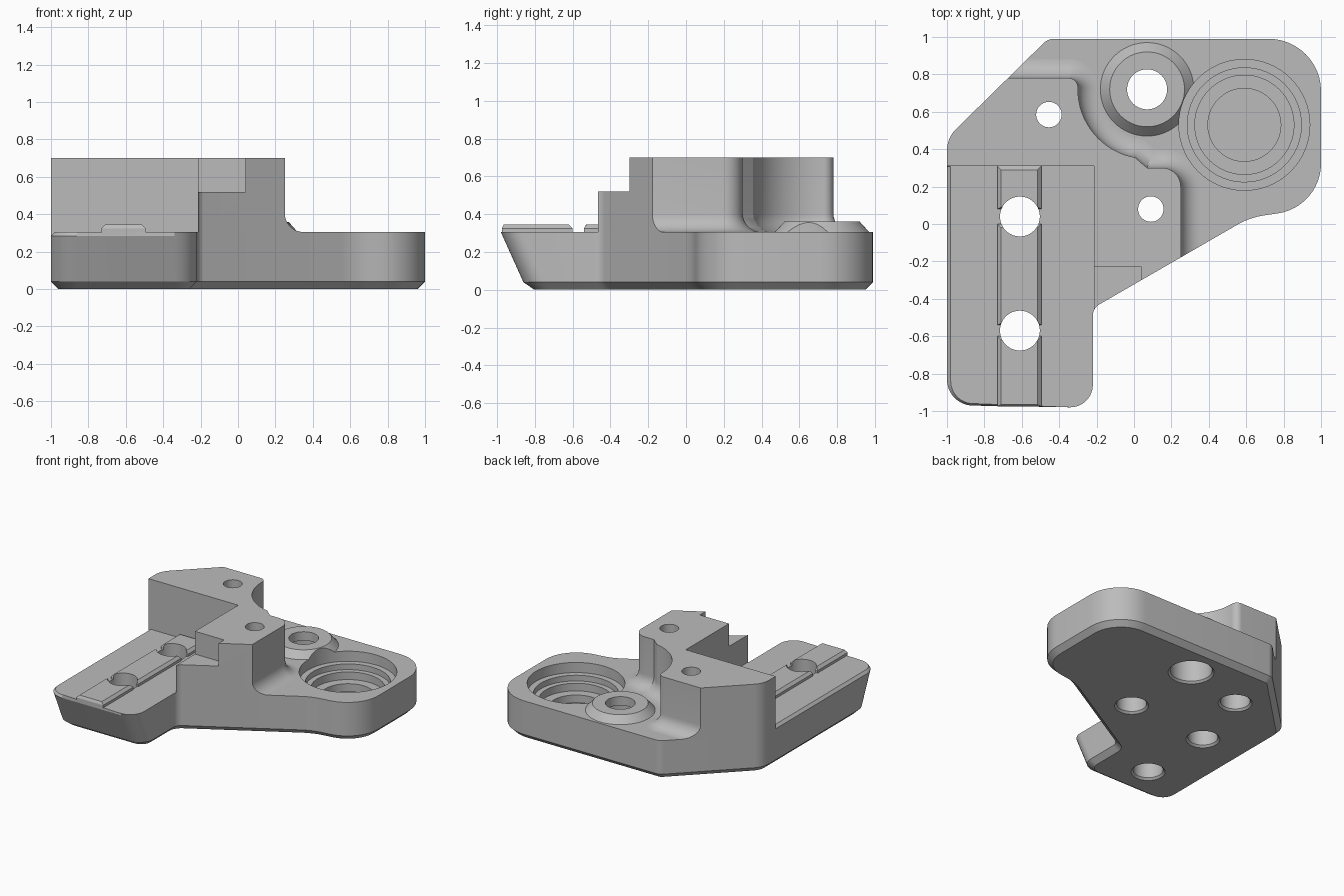
import bpy, bmesh, math
from mathutils import Vector

if "Cube" in bpy.data.objects:
    bpy.data.objects.remove(bpy.data.objects["Cube"])

grey = bpy.data.materials.new("machined grey")
grey.use_nodes = True
grey.diffuse_color = (0.5, 0.5, 0.5, 1)
grey.node_tree.nodes["Principled BSDF"].inputs["Base Color"].default_value = (0.5, 0.5, 0.5, 1)

TOP = 0.305      # plate top
HIGH = 0.7       # block top


def rounded(corners, n=12):
    """Closed outline from (x, y, radius) corners."""
    pts = []
    for i, (x, y, r) in enumerate(corners):
        p = Vector((x, y))
        if r == 0:
            pts.append(p)
            continue
        a = (Vector(corners[i - 1][:2]) - p).normalized()
        b = (Vector(corners[(i + 1) % len(corners)][:2]) - p).normalized()
        half = a.angle(b) / 2
        centre = p + (a + b).normalized() * r / math.sin(half)
        start = p + a * r / math.tan(half) - centre
        end = p + b * r / math.tan(half) - centre
        sweep = math.atan2(start.x * end.y - start.y * end.x, start.dot(end))
        for k in range(n + 1):
            t = sweep * k / n
            c, s = math.cos(t), math.sin(t)
            pts.append(centre + Vector((c * start.x - s * start.y, s * start.x + c * start.y)))
    return pts


def offset(pts, d):
    """Mitred offset, outward when d is positive."""
    area = sum(pts[i - 1].x * p.y - pts[i - 1].y * p.x for i, p in enumerate(pts))
    sign = 1 if area > 0 else -1
    out = []
    for i, p in enumerate(pts):
        e = (p - pts[i - 1]).normalized()
        f = (pts[(i + 1) % len(pts)] - p).normalized()
        n1, n2 = Vector((e.y, -e.x)) * sign, Vector((f.y, -f.x)) * sign
        out.append(p + (n1 + n2) * d / (1 + n1.dot(n2)))
    return out


def loft(name, rings):
    """Solid through (outline, height) rings with matching point counts."""
    bm = bmesh.new()
    loops = [[bm.verts.new((p[0], p[1], z)) for p in pts] for pts, z in rings]
    n = len(loops[0])
    for lo, hi in zip(loops, loops[1:]):
        for i in range(n):
            j = (i + 1) % n
            bm.faces.new((lo[i], lo[j], hi[j], hi[i]))
    bm.faces.new(loops[0][::-1])
    bm.faces.new(loops[-1])
    bmesh.ops.recalc_face_normals(bm, faces=bm.faces[:])
    mesh = bpy.data.meshes.new(name)
    bm.to_mesh(mesh)
    bm.free()
    mesh.materials.append(grey)
    ob = bpy.data.objects.new(name, mesh)
    bpy.context.collection.objects.link(ob)
    return ob


def rect(x0, x1, y0, y1):
    return [Vector(p) for p in ((x0, y0), (x1, y0), (x1, y1), (x0, y1))]


def box(name, x0, x1, y0, y1, z0, z1):
    return loft(name, [(rect(x0, x1, y0, y1), z0), (rect(x0, x1, y0, y1), z1)])


def turned(name, x, y, profile, n=64):
    """Round solid from (radius, height) steps."""
    return loft(name, [([(x + r * math.cos(k * math.tau / n), y + r * math.sin(k * math.tau / n))
                         for k in range(n)], z) for r, z in profile])


def activate(ob):
    bpy.ops.object.select_all(action='DESELECT')
    ob.select_set(True)
    bpy.context.view_layer.objects.active = ob


def boolean(ob, tool, op='DIFFERENCE'):
    activate(ob)
    mod = ob.modifiers.new("cut", 'BOOLEAN')
    mod.operation, mod.object, mod.solver = op, tool, 'EXACT'
    bpy.ops.object.modifier_apply(modifier=mod.name)


# Plate outline, shared by the plate and the block
outline = rounded([
    (-1, -0.98, 0.14), (-0.22, -0.98, 0.12), (-0.22, -0.45, 0.07), (0.62, 0.035, 0.4),
    (1, 0.09, 0.27), (1, 0.99, 0.28), (-0.46, 0.99, 0.08), (-1, 0.46, 0.16),
    (-1, 0.313, 0), (-1, 0.308, 0)])


def slope(pts, z):
    """Lean the front end back towards the bottom."""
    return [Vector((p.x, p.y + (TOP - z) * 0.45 if p.y < -0.6 else p.y)) for p in pts]


# Plate with bottom chamfer, sloped front and an eased edge round the rail end
eased = [q if p.x < -0.36 and p.y < 0.31 else p for p, q in zip(outline, offset(outline, -0.02))]
base = loft("base_plate", [
    (slope(offset(outline, -0.04), 0), 0), (slope(outline, 0.04), 0.04),
    (slope(outline, 0.285), 0.285), (eased, TOP)])

# Raised block with a concave fillet at its foot, trimmed to the plate outline
arc = [(0.07 + 0.37 * math.cos(math.radians(a)), 0.72 + 0.37 * math.sin(math.radians(a)), 0)
       for a in range(180, 261, 5)]
foot = rounded([(-2, 0.78, 0), (-0.3, 0.78, 0.05)] + arc +
               [(0.07, 0.3, 0), (0.25, 0.3, 0.1), (0.25, -2, 0), (-2, -2, 0)])
rings = []
for k in range(9):
    t = k / 8 * math.pi / 2
    rings.append((offset(foot, 0.1 * (1 - math.sin(t))), TOP + 0.1 * (1 - math.cos(t))))
block = loft("mounting_block", rings + [(foot, HIGH)])
tools = [loft("trim", [(outline, 0), (outline, 1)])]
boolean(block, tools[0], 'INTERSECT')
for cutter in (box("rail_clearance", -1.5, -0.215, -1.5, 0.31, 0, 1),
               box("step_clearance", -0.5, 0.04, -1.5, -0.23, 0.52, 1)):
    boolean(block, cutter)
    tools.append(cutter)

# Conical boss
boss = turned("boss", 0.07, 0.72, [(0.25, TOP), (0.2, 0.36)])

# Rail key in three lengths with bevelled edges
rails = []
for i, (y0, y1) in enumerate(((-0.975, -0.6), (-0.54, -0.0), (0.08, 0.31))):
    rails.append(loft(f"rail_key_{i + 1}", [
        (rect(-0.73, -0.495, y0, y1), 0.29), (rect(-0.73, -0.495, y0, y1), 0.325),
        (rect(-0.71, -0.515, y0 + 0.01, y1 - 0.02), 0.345)]))


def hole(x, y, bore, top_r, ledge, targets):
    """Through hole with a chamfered bore from below up to a ledge."""
    tool = turned("hole_cutter", x, y, [(bore + 0.025, -0.01), (bore, 0.015), (bore, ledge),
                                        (top_r, ledge), (top_r, 1)])
    tools.append(tool)
    for ob in targets:
        boolean(ob, tool)


hole(0.07, 0.72, 0.15, 0.107, 0.29, [base, boss])
for x, y in ((-0.455, 0.585), (0.09, 0.08)):
    hole(x, y, 0.107, 0.068, 0.45, [base, block])
for y in (0.04, -0.57):
    hole(-0.61, y, 0.107, 0.1065, 0.2, [base] + rails)

# Stepped round pocket
pocket = turned("pocket_cutter", 0.59, 0.53, [
    (0.195, 0.06), (0.195, 0.12), (0.265, 0.12), (0.265, 0.18),
    (0.305, 0.18), (0.305, 0.225), (0.35, 0.225), (0.35, 0.5)])
tools.append(pocket)
for ob in (base, boss, block):
    boolean(ob, pocket)

for tool in tools:
    bpy.data.objects.remove(tool)

# Smooth curves, crisp edges
for ob in [base, block, boss] + rails:
    activate(ob)
    bpy.ops.object.shade_smooth_by_angle(angle=math.radians(25))
